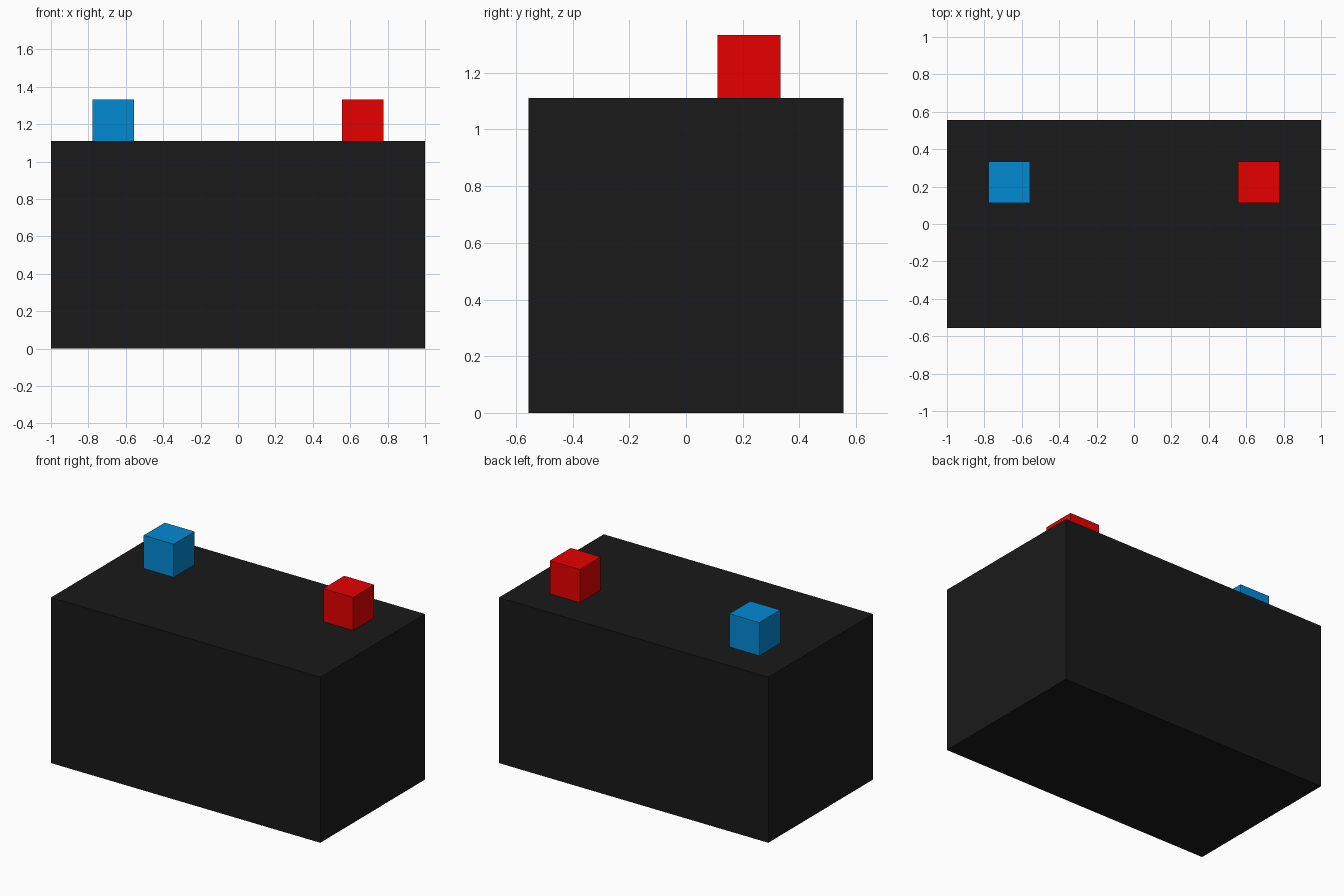
import bpy

if "Cube" in bpy.data.objects:
    bpy.data.objects.remove(bpy.data.objects["Cube"])


def material(name, color):
    m = bpy.data.materials.new(name)
    m.diffuse_color = (*color, 1.0)
    m.use_nodes = True
    m.node_tree.nodes["Principled BSDF"].inputs["Base Color"].default_value = m.diffuse_color
    return m


def box(name, center, size, mat):
    bpy.ops.mesh.primitive_cube_add(size=1, location=center)
    ob = bpy.context.object
    ob.name = name
    ob.scale = size
    bpy.ops.object.transform_apply(location=False, rotation=False, scale=True)
    ob.data.materials.append(mat)
    return ob


U = 1 / 9  # the model sits on a grid of ninths

charcoal = material("charcoal", (0.010, 0.010, 0.010))
blue = material("blue", (0.0006, 0.254, 0.651))
red = material("red", (0.807, 0.0, 0.0))

# Main block
box("body", (0, 0, 5 * U), (18 * U, 10 * U, 10 * U), charcoal)

# Two small cubes on top, towards the back
for name, side, mat in (("left_button", -1, blue), ("right_button", 1, red)):
    box(name, (side * 6 * U, 2 * U, 11 * U), (2 * U, 2 * U, 2 * U), mat)
